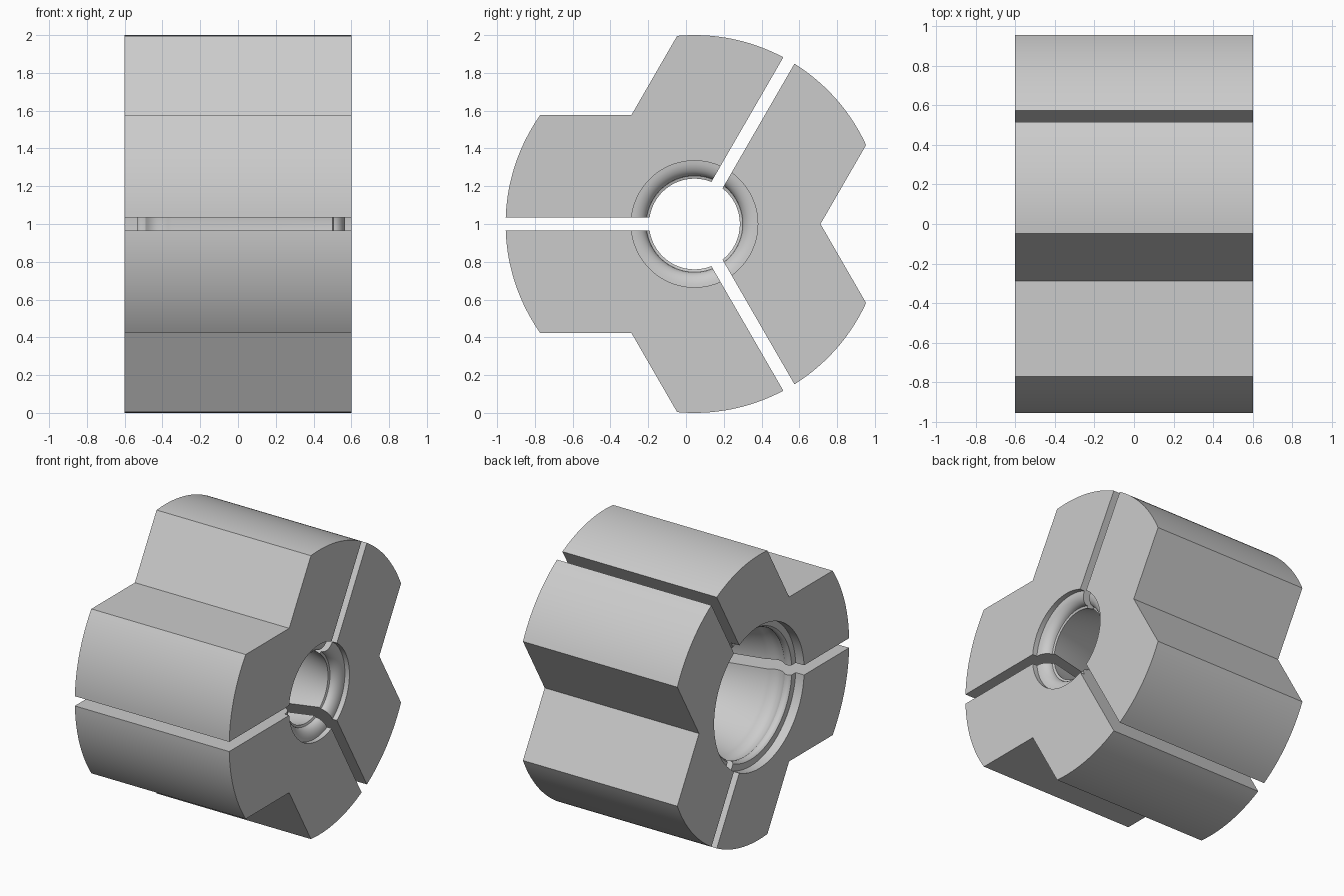
import bpy, bmesh, math

if "Cube" in bpy.data.objects:
    bpy.data.objects.remove(bpy.data.objects["Cube"])

HALF_LEN = 0.6       # half length along x
AXIS_Y, AXIS_Z = 0.045, 1.0
R_OUT = 1.0
SLOT = 0.034         # half width of the slots between jaws
NOTCH_R = 0.667      # distance of the V notch vertex from the axis
N_OUT, N_BORE = 20, 40

steel = bpy.data.materials.new("grey_metal")
steel.diffuse_color = (0.6, 0.6, 0.6, 1)
steel.use_nodes = True
steel.node_tree.nodes["Principled BSDF"].inputs["Base Color"].default_value = steel.diffuse_color

# Bore profile (x, radius): counterbore, lip, groove, tapered cavity, flared mouth
BORE = [(-0.6, 0.50), (-0.535, 0.50), (-0.535, 0.455), (-0.525, 0.445), (-0.51, 0.44),
        (-0.49, 0.443), (-0.475, 0.455), (-0.455, 0.467), (-0.43, 0.472), (-0.40, 0.467),
        (-0.37, 0.452), (-0.35, 0.44), (0.50, 0.24)]
BORE += [(0.505 + 0.06 * math.sin(t), 0.335 - 0.08 * math.cos(t))
         for t in [math.pi / 2 * i / 7 for i in range(8)]]
BORE.append((HALF_LEN, 0.335))


def half_angle(r):
    """Angle from the jaw centre line to its slot wall at radius r."""
    return math.pi / 3 - math.asin(SLOT / r)


def arc(r, a0, a1, n):
    return [(r * math.cos(a0 + (a1 - a0) * i / n), r * math.sin(a0 + (a1 - a0) * i / n))
            for i in range(n + 1)]


def outer_outline():
    """Outer edge of one jaw: arc, V notch, arc."""
    t = (-NOTCH_R + math.sqrt(NOTCH_R ** 2 + 4 * (R_OUT ** 2 - NOTCH_R ** 2))) / 2
    corner = math.atan2(t * math.sin(math.pi / 3), NOTCH_R + t / 2)
    a = half_angle(R_OUT)
    return arc(R_OUT, -a, -corner, N_OUT) + [(NOTCH_R, 0)] + arc(R_OUT, corner, a, N_OUT)


def make_jaw(name, turn):
    bm = bmesh.new()
    c, s = math.cos(turn), math.sin(turn)

    def ring(x, pts):
        return [bm.verts.new((x, AXIS_Y + u * c - v * s, AXIS_Z + u * s + v * c))
                for u, v in pts]

    outline = outer_outline()
    left, right = ring(-HALF_LEN, outline), ring(HALF_LEN, outline)
    bore = [ring(x, arc(r, -half_angle(r), half_angle(r), N_BORE)) for x, r in BORE]
    # Outer wall and bore surface
    for a, b in [(left, right)] + list(zip(bore, bore[1:])):
        for i in range(len(a) - 1):
            bm.faces.new((a[i], a[i + 1], b[i + 1], b[i]))
    # End faces
    bm.faces.new(left + bore[0][::-1])
    bm.faces.new(right + bore[-1][::-1])
    # Slot walls
    for k in (0, -1):
        bm.faces.new([left[k], right[k]] + [b[k] for b in reversed(bore)])
    bmesh.ops.recalc_face_normals(bm, faces=bm.faces)
    bmesh.ops.triangulate(bm, faces=[f for f in bm.faces if len(f.verts) > 4])

    mesh = bpy.data.meshes.new(name)
    bm.to_mesh(mesh)
    bm.free()
    mesh.materials.append(steel)
    ob = bpy.data.objects.new(name, mesh)
    bpy.context.collection.objects.link(ob)
    bpy.ops.object.select_all(action='DESELECT')
    ob.select_set(True)
    bpy.context.view_layer.objects.active = ob
    bpy.ops.object.shade_smooth_by_angle(angle=math.radians(30))


# Three identical jaws around the bore axis
for name, deg in (("back_jaw", 0), ("upper_jaw", 120), ("lower_jaw", 240)):
    make_jaw(name, math.radians(deg))
